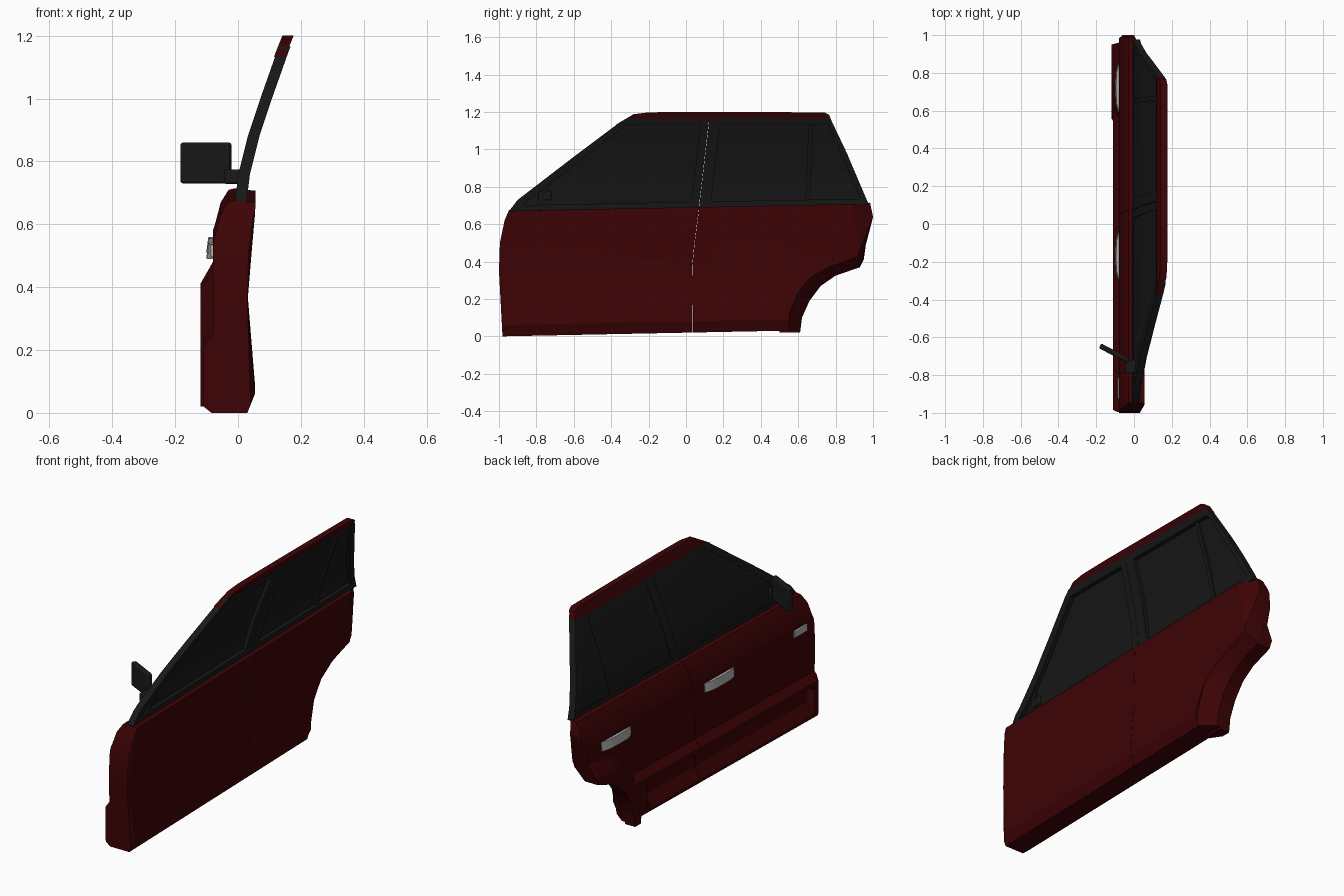
import bpy, bmesh
from math import radians, atan2
from mathutils import Vector

cube = bpy.data.objects.get("Cube")
if cube:
    bpy.data.objects.remove(cube, do_unlink=True)

parts = []


def material(name, r, g, b):
    m = bpy.data.materials.new(name)
    m.use_nodes = True
    m.diffuse_color = (r, g, b, 1)
    m.node_tree.nodes["Principled BSDF"].inputs["Base Color"].default_value = (r, g, b, 1)
    return m


RED = material("dark red paint", 0.048, 0.001, 0.0015)
GLASS = material("tinted glass", 0.009, 0.009, 0.009)
TRIM = material("black trim", 0.009, 0.0092, 0.0092)
SILVER = material("silver", 0.45, 0.45, 0.45)


def loft(name, rings):
    """Skin matching closed rings and cap both ends."""
    bm = bmesh.new()
    loops = [[bm.verts.new(p) for p in ring] for ring in rings]
    n = len(loops[0])
    for a, b in zip(loops, loops[1:]):
        for i in range(n):
            j = (i + 1) % n
            bm.faces.new((a[i], a[j], b[j], b[i]))
    bm.faces.new(loops[0])
    bm.faces.new(loops[-1])
    bmesh.ops.recalc_face_normals(bm, faces=bm.faces)
    me = bpy.data.meshes.new(name)
    bm.to_mesh(me)
    bm.free()
    ob = bpy.data.objects.new(name, me)
    bpy.context.collection.objects.link(ob)
    return ob


def side_prism(outer, inner=None):
    """Side outline (y, z) across x, easing to another outline on the inner side."""
    inner = inner or outer
    rings = ((-.4, outer), (-.04, outer), (.04, inner), (.4, inner))
    return loft("helper", [[(x, y, z) for y, z in ring] for x, ring in rings])


def finish(ob, mat):
    ob.data.materials.clear()
    ob.data.materials.append(mat)
    parts.append(ob)
    return ob


def intersect(name, mat, base, *cutters):
    """Keep the volume shared by all the shapes."""
    for c in cutters:
        mod = base.modifiers.new("cut", "BOOLEAN")
        mod.operation = "INTERSECT"
        mod.solver = "EXACT"
        mod.object = c
        c.hide_render = True
    bpy.context.view_layer.update()
    deps = bpy.context.evaluated_depsgraph_get()
    me = bpy.data.meshes.new_from_object(base.evaluated_get(deps))
    me.name = name
    ob = bpy.data.objects.new(name, me)
    bpy.context.collection.objects.link(ob)
    for h in (base, *cutters):
        bpy.data.objects.remove(h, do_unlink=True)
    return finish(ob, mat)


def bevelled_box(name, mat, centre, size, bevel, turn=0):
    hx, hy, hz = (s / 2 for s in size)
    ring = [(-hx, -hy), (hx, -hy), (hx, hy), (-hx, hy)]
    ob = loft(name, [[(x, y, z) for x, y in ring] for z in (-hz, hz)])
    ob.location = centre
    ob.rotation_euler.z = turn
    mod = ob.modifiers.new("bevel", "BEVEL")
    mod.width = bevel
    mod.segments = 2
    return finish(ob, mat)


# Door panels: a cross-section with a closed-ended sill recess, trimmed to shape
lower = [(-.085, .02), (-.11, .04), (-.112, .055)]
flush = [(-.112, .12), (-.112, .19)]
recess = [(-.078, .12), (-.078, .2)]
upper = [(-.112, .21), (-.112, .23), (-.08, .27), (-.08, .56), (-.072, .585),
         (-.055, .65), (-.03, .69), (-.01, .695), (.03, .69), (.056, .69),
         (.054, .65), (.045, .55), (.03, .37), (.054, .08), (.03, .02)]
stations = ((-1.05, flush), (-.95, flush), (-.93, recess),
            (.47, recess), (.49, flush), (1.05, flush))
plan = [(-.085, -1), (.03, -1), (.06, -.95), (.06, .88), (0, 1),
        (-.06, 1), (-.13, .94), (-.13, -.97)]
arch = [(.61, .02), (.62, .1), (.66, .19), (.72, .27), (.8, .325), (.93, .37)]
arch_inner = [(.545, .02), (.555, .12), (.595, .23), (.665, .32), (.765, .38), (.915, .43)]
GAP = .0015
front_side = [(-.98, -.02), (-1, .35), (-.995, .5), (-.97, .62), (-.94, .69), (-.9, .75),
              (.075, .75), (.07, .69), (.045, .5), (.033, .38), (.036, -.02)]
rear_side = [(y + GAP, z) for y, z in reversed(front_side[-5:])] + [(.97, .75), (.985, .71)]
rear_outer = rear_side + [(1, .64), (.98, .56)] + arch[::-1] + [(.605, -.02)]
rear_inner = rear_side + [(1, .64), (.97, .57)] + arch_inner[::-1] + [(.54, -.02)]

for name, outlines in (("front_door_panel", [front_side]),
                       ("rear_door_panel", [rear_outer, rear_inner])):
    body = loft("helper", [[(x, y, z + .02 * y) for x, z in lower + middle + upper]
                           for y, middle in stations])
    trim = loft("helper", [[(x, y, z) for x, y in plan] for z in (-.1, .9)])
    intersect(name, RED, body, side_prism(*outlines), trim)

# Flared lip around the wheel arch
mid = [(.95, .41), (.8, .39), (.7, .33), (.62, .24), (.575, .13), (.56, .02)]
outer = [(.96, .48), (.79, .46), (.66, .4), (.56, .29), (.51, .15), (.5, .02)]
finish(loft("wheel_arch_flare", [
    [(-.06, y, z) for y, z in arch + outer],
    [(-.08, y, z) for y, z in arch + outer],
    [(-.12, y, z) for y, z in arch + mid]]), RED)

# Curved upper shell shared by the glass, frames and roof rail
curve = [(-.012, .66), (0, .76), (.03, .88), (.07, 1.0), (.123, 1.15), (.147, 1.21)]


def shell(offset, thick):
    ring = [(x + offset, z) for x, z in curve]
    ring += [(x + offset + thick, z) for x, z in reversed(curve)]
    return loft("helper", [[(x, y, z) for x, z in ring] for y in (-1.1, 1.1)])


window = [(-.95, .665), (-.9, .73), (-.62, .945), (-.36, 1.14), (-.32, 1.165),
          (.772, 1.165), (.86, .98), (.977, .705)]
front_window = window[:5] + [(.124, 1.165), (.068, .685)]
rear_window = [(.0695, .685), (.1255, 1.165)] + window[5:]
intersect("front_window_glass", GLASS, shell(.005, .01), side_prism(front_window))
intersect("rear_window_glass", GLASS, shell(.005, .01), side_prism(rear_window))


def frame_bar(name, start, end, half, outline, depth=.037):
    """Straight bar in side view, bent to the shell and clipped to its window."""
    a, b = Vector(start), Vector(end)
    d = (b - a).normalized()
    n = Vector((-d.y, d.x)) * half
    a, b = a - d * .05, b + d * .05
    quad = [tuple(p) for p in (a + n, b + n, b - n, a - n)]
    intersect(name, TRIM, shell(.001, depth), side_prism(quad), side_prism(outline))


for args in (
        ("front_pillar", (-.93, .69), (-.34, 1.145), .025, front_window),
        ("front_top_frame", (-.33, 1.15), (.12, 1.15), .02, front_window),
        ("front_sill_frame", (-.94, .68), (.07, .7), .02, front_window),
        ("front_center_pillar", (.05, .69), (.107, 1.165), .025, front_window),
        ("mirror_corner_bar", (-.8, .68), (-.72, .86), .012, front_window, .026),
        ("rear_center_pillar", (.1, .69), (.155, 1.165), .03, rear_window),
        ("rear_top_frame", (.13, 1.15), (.77, 1.15), .02, rear_window),
        ("rear_sill_frame", (.08, .7), (.98, .717), .02, rear_window),
        ("rear_pillar", (.963, .71), (.765, 1.165), .018, rear_window),
        ("quarter_window_bar", (.65, .7), (.668, 1.165), .012, rear_window, .026)):
    frame_bar(*args)

# Roof rail along the top, lapping over the outside of the glass
rail = [(-.375, 1.132), (-.28, 1.188), (-.2, 1.198), (0, 1.2), (.74, 1.198),
        (.765, 1.185), (.782, 1.143), (-.32, 1.143)]
intersect("roof_rail", RED, shell(-.002, .036), side_prism(rail))

# Wing mirror
bevelled_box("mirror_arm", TRIM, (-.01, -.755, .752), (.07, .07, .046), .006)
bevelled_box("mirror_housing", TRIM, (-.102, -.685, .795), (.175, .028, .13), .008,
             atan2(-.085, .165))

# Door handles and small side trim
for name, y in (("front_handle", -.17), ("rear_handle", .72)):
    plan_shape = [(-.07, -.125), (-.086, -.125), (-.098, -.08), (-.101, 0),
                  (-.098, .08), (-.086, .125), (-.07, .125)]
    finish(loft(name, [[(x + .006 * i, y + dy, .495 + .02 * (y + dy) + .048 * i)
                        for x, dy in plan_shape] for i in (0, 1)]), SILVER)
bevelled_box("side_trim", SILVER, (-.081, -.87, .515), (.012, .11, .04), .003)

bpy.ops.object.select_all(action="DESELECT")
for ob in parts:
    ob.select_set(True)
bpy.context.view_layer.objects.active = parts[0]
bpy.ops.object.shade_smooth_by_angle(angle=radians(25))
